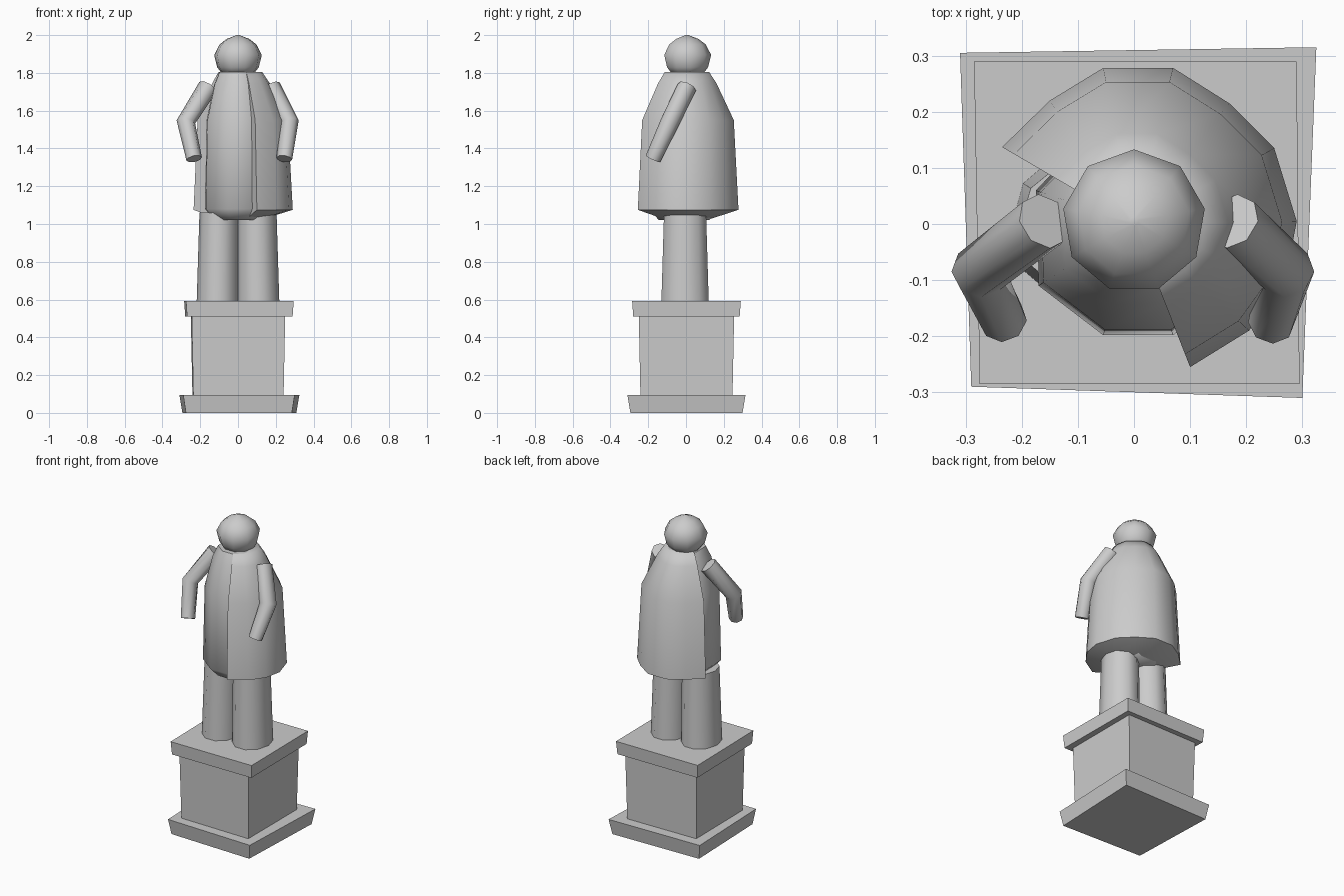
import bpy, bmesh, math
from mathutils import Vector

cube = bpy.data.objects.get("Cube")
if cube:
    bpy.data.objects.remove(cube)

stone = bpy.data.materials.new("grey_stone")
stone.use_nodes = True
stone.diffuse_color = (0.6, 0.6, 0.6, 1)
stone.node_tree.nodes["Principled BSDF"].inputs["Base Color"].default_value = (0.6, 0.6, 0.6, 1)


def loft(name, rings, smooth=40):
    """Skin a stack of equal-length rings and close both ends."""
    bm = bmesh.new()
    loops = [[bm.verts.new(p) for p in ring] for ring in rings]
    n = len(loops[0])
    for a, b in zip(loops, loops[1:]):
        for i in range(n):
            j = (i + 1) % n
            bm.faces.new((a[i], a[j], b[j], b[i]))
    bm.faces.new(loops[0][::-1])
    bm.faces.new(loops[-1])
    bmesh.ops.recalc_face_normals(bm, faces=bm.faces)
    mesh = bpy.data.meshes.new(name)
    bm.to_mesh(mesh)
    bm.free()
    obj = bpy.data.objects.new(name, mesh)
    bpy.context.collection.objects.link(obj)
    mesh.materials.append(stone)
    bpy.context.view_layer.objects.active = obj
    for other in bpy.context.selected_objects:
        other.select_set(False)
    obj.select_set(True)
    if smooth:
        bpy.ops.object.shade_smooth_by_angle(angle=math.radians(smooth))
    return obj


def ellipse(x, y, z, rx, ry, sides, turn=0.0):
    angles = [math.tau * (i + turn) / sides for i in range(sides)]
    return [(x + rx * math.cos(a), y + ry * math.sin(a), z) for a in angles]


def scaled(outline, profile):
    return [[(x * s, y * s, z) for x, y in outline] for z, s in profile]


def slab(name, corners, z0, z1, foot):
    """Hand-cut block whose lower face is scaled by foot."""
    loft(name, scaled(corners, [(z0, foot), (z1, 1)]), 0)


# Pedestal
slab("pedestal_base", [(-0.29, -0.29), (0.3, -0.31), (0.325, 0.315), (-0.31, 0.305)], 0, 0.095, 0.95)
slab("pedestal_block", [(-0.245, -0.24), (0.25, -0.25), (0.25, 0.255), (-0.25, 0.25)], 0.09, 0.52, 0.965)
slab("pedestal_cap", [(-0.275, -0.285), (0.295, -0.285), (0.29, 0.29), (-0.285, 0.29)], 0.51, 0.592, 0.98)

# Legs
for side, name in ((-1, "right_leg"), (1, "left_leg")):
    loft(name, [ellipse(side * 0.107, -0.005, 0.58, 0.112, 0.132, 10),
                ellipse(side * 0.1, -0.005, 1.06, 0.104, 0.117, 10)], 50)

# Torso
torso = [(-0.055, -0.198), (0.07, -0.198), (0.16, -0.12), (0.18, 0.03),
         (0.1, 0.17), (-0.07, 0.17), (-0.175, 0.06), (-0.17, -0.11)]
loft("torso", scaled(torso, [(1.02, 0.72), (1.08, 1), (1.55, 0.95), (1.74, 0.72), (1.805, 0.57)]), 60)

# Coat wrapped round the back, open at the front right
coat = [(0, 0), (0.1, -0.255), (0.205, -0.19), (0.27, -0.1), (0.29, 0.005), (0.25, 0.135),
        (0.17, 0.215), (0.07, 0.278), (-0.055, 0.278), (-0.15, 0.22), (-0.235, 0.137)]
loft("coat", scaled(coat, [(1.03, 0.5), (1.075, 1), (1.55, 0.91), (1.745, 0.58), (1.805, 0.44)]), 60)

# Head
head = [(1.795, 0.085), (1.83, 0.112), (1.895, 0.128), (1.95, 0.1), (1.98, 0.06), (2.0, 0.008)]
loft("head", [ellipse(0, 0.005, z, r, r, 9, 0.25) for z, r in head], 60)


# Bent arms with mitred elbows
def arm(name, shoulder, elbow, hand):
    path = [Vector(p) for p in (shoulder, elbow, hand)]
    upper, lower = (path[1] - path[0]).normalized(), (path[2] - path[1]).normalized()
    rings = []
    for p, d, r in zip(path, (upper, upper + lower, lower), (0.052, 0.05, 0.042)):
        u = Vector((0, 1, 0)).cross(d).normalized()
        v = d.normalized().cross(u)
        rings.append([p + r * (u * math.cos(i * math.tau / 8) + v * math.sin(i * math.tau / 8))
                      for i in range(8)])
    loft(name, rings, 50)


arm("right_arm", (-0.16, 0.005, 1.725), (-0.276, -0.085, 1.54), (-0.232, -0.172, 1.345))
arm("left_arm", (0.175, 0.005, 1.725), (0.272, -0.085, 1.54), (0.245, -0.175, 1.345))
